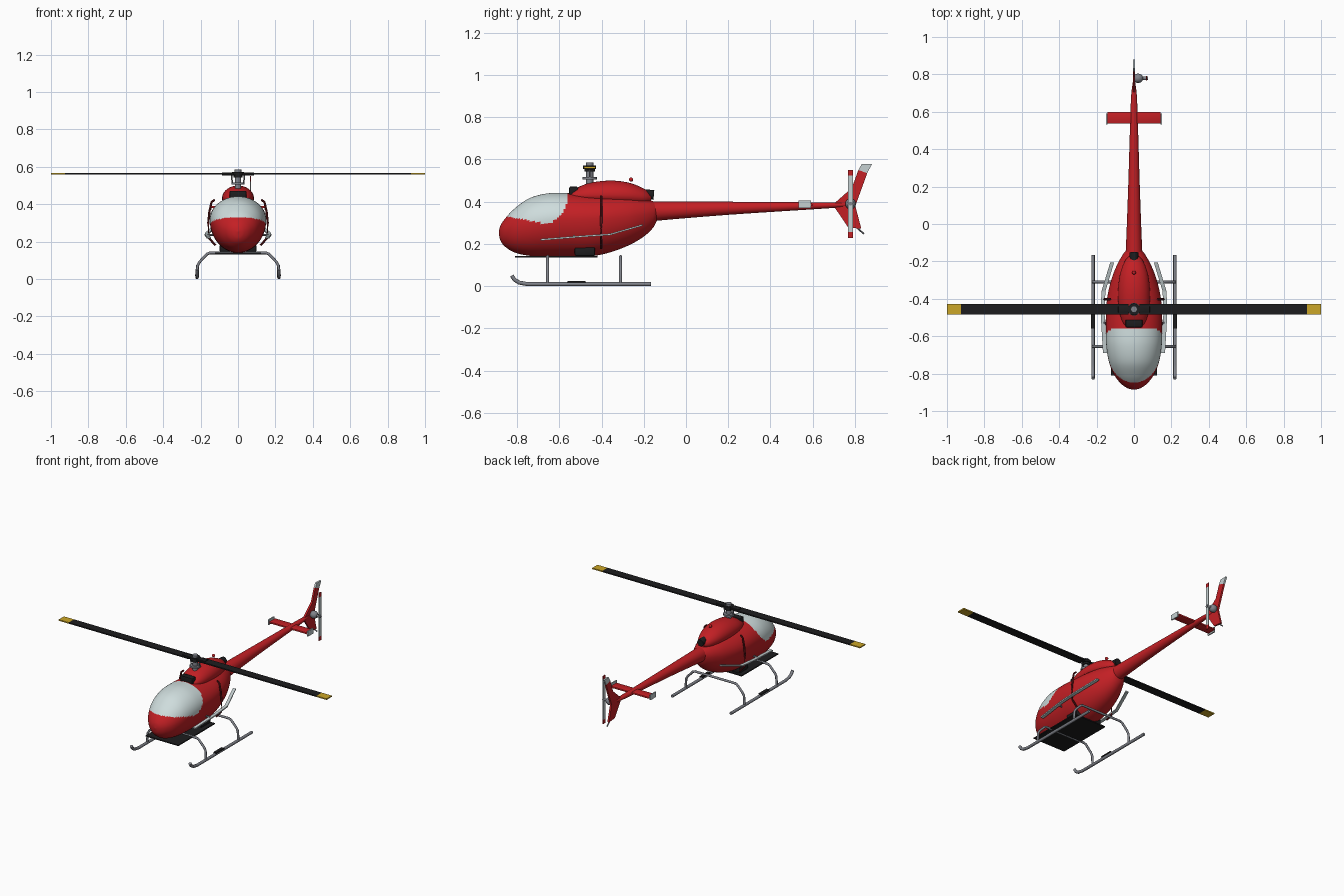
import bpy, bmesh, math
from mathutils import Vector

if "Cube" in bpy.data.objects:
    bpy.data.objects.remove(bpy.data.objects["Cube"])


def material(name, *rgb):
    m = bpy.data.materials.new(name)
    m.diffuse_color = (*rgb, 1)
    m.use_nodes = True
    m.node_tree.nodes["Principled BSDF"].inputs["Base Color"].default_value = m.diffuse_color
    return m


RED = material("red paint", 0.55, 0.014, 0.018)
DARK_RED = material("dark red", 0.13, 0.008, 0.01)
GLASS = material("pale glass", 0.62, 0.72, 0.72)
PALE = material("pale grey", 0.56, 0.63, 0.64)
METAL = material("grey metal", 0.22, 0.23, 0.26)
BLACK = material("black", 0.012, 0.012, 0.013)
YELLOW = material("yellow", 0.6, 0.38, 0.02)


def finish(name, bm, mats, smooth=True):
    bmesh.ops.recalc_face_normals(bm, faces=bm.faces)
    me = bpy.data.meshes.new(name)
    bm.to_mesh(me)
    bm.free()
    ob = bpy.data.objects.new(name, me)
    bpy.context.collection.objects.link(ob)
    for m in mats:
        me.materials.append(m)
    if smooth:
        bpy.ops.object.select_all(action='DESELECT')
        ob.select_set(True)
        bpy.context.view_layer.objects.active = ob
        bpy.ops.object.shade_smooth_by_angle(angle=math.radians(40))
    return ob


def box(name, lo, hi, mat, bevel=0.0):
    bm = bmesh.new()
    bmesh.ops.create_cube(bm, size=1)
    for v in bm.verts:
        v.co = [l + (h - l) * (c + 0.5) for l, h, c in zip(lo, hi, v.co)]
    if bevel:
        bmesh.ops.bevel(bm, geom=bm.edges[:], offset=bevel, segments=2, affect='EDGES', profile=0.5)
    return finish(name, bm, [mat], bool(bevel))


def ball(name, c, r, mat):
    bm = bmesh.new()
    bmesh.ops.create_uvsphere(bm, u_segments=32, v_segments=16, radius=1)
    for v in bm.verts:
        v.co = [o + s * q for o, s, q in zip(c, r, v.co)]
    return finish(name, bm, [mat])


def tube(name, pts, r, mat, sides=12):
    """Round tube along a polyline, with mitred joints."""
    pts = [Vector(p) for p in pts]
    bm, rings = bmesh.new(), []
    for i, p in enumerate(pts):
        a = (p - pts[i - 1]).normalized() if i else (pts[1] - p).normalized()
        b = (pts[i + 1] - p).normalized() if i < len(pts) - 1 else a
        q = (a + b).normalized().to_track_quat('Z', 'Y')
        rings.append([bm.verts.new(p + q @ Vector((r * math.cos(t), r * math.sin(t), 0)))
                      for t in (math.tau * k / sides for k in range(sides))])
    skin(bm, rings)
    return finish(name, bm, [mat])


def skin(bm, rings):
    for a, b in zip(rings, rings[1:]):
        for k in range(len(a)):
            j = (k + 1) % len(a)
            bm.faces.new((a[k], a[j], b[j], b[k]))
    bm.faces.new(rings[0])
    bm.faces.new(rings[-1])


def loft(name, rows, sub, sides, mats, rule=None):
    """Rows are (y, bottom, top, half width, height of widest point)."""
    rows = [Vector(r) for r in rows]
    path = []
    for i in range(len(rows) - 1):
        p0, p1, p2 = rows[max(i - 1, 0)], rows[i], rows[i + 1]
        p3 = rows[min(i + 2, len(rows) - 1)]
        for s in range(sub):
            t = s / sub
            path.append(0.5 * (2 * p1 + (p2 - p0) * t + (2 * p0 - 5 * p1 + 4 * p2 - p3) * t * t
                               + (3 * p1 - p0 - 3 * p2 + p3) * t ** 3))
    path.append(rows[-1])
    bm, rings = bmesh.new(), []
    for y, bot, top, w, zm in path:
        ring = []
        for k in range(sides):
            c, s = math.cos(math.tau * k / sides), math.sin(math.tau * k / sides)
            ring.append(bm.verts.new((w * c, y, zm + s * ((top - zm) if s > 0 else (zm - bot)))))
        rings.append(ring)
    skin(bm, rings)
    if rule:
        for f in bm.faces:
            f.material_index = int(rule(f.calc_center_median()))
    return finish(name, bm, mats)


def plate(name, outline, x, half, mat):
    """Flat plate in the y-z plane."""
    bm = bmesh.new()
    f = bm.faces.new([bm.verts.new((x - half, y, z)) for y, z in outline])
    g = bmesh.ops.extrude_face_region(bm, geom=[f])['geom']
    bmesh.ops.translate(bm, vec=(2 * half, 0, 0), verts=[v for v in g if isinstance(v, bmesh.types.BMVert)])
    return finish(name, bm, [mat], False)


# Cabin with the windscreen coloured by position
def windscreen(c):
    if c.y > -0.557:
        return False
    edge = 0.30 + max(0, -0.69 - c.y) * 0.19
    if c.y > -0.665:
        edge = 0.30 + 0.14 * (1 - math.sqrt(max(0, 1 - ((c.y + 0.665) / 0.108) ** 2)))
    return c.z > edge


loft("cabin", [
    (-0.886, 0.250, 0.258, 0.004, 0.254), (-0.878, 0.215, 0.288, 0.034, 0.256),
    (-0.855, 0.186, 0.322, 0.068, 0.262), (-0.81, 0.159, 0.369, 0.104, 0.275),
    (-0.74, 0.144, 0.417, 0.133, 0.295), (-0.65, 0.140, 0.440, 0.148, 0.312),
    (-0.55, 0.140, 0.440, 0.151, 0.318), (-0.45, 0.142, 0.434, 0.149, 0.320),
    (-0.36, 0.160, 0.432, 0.137, 0.322), (-0.27, 0.194, 0.428, 0.112, 0.328),
    (-0.20, 0.235, 0.414, 0.081, 0.338), (-0.155, 0.278, 0.402, 0.054, 0.346),
    (-0.135, 0.318, 0.394, 0.036, 0.354)], 10, 80, [RED, GLASS], windscreen)

# Engine cowl, intake, exhaust, beacon
loft("engine_cowl", [
    (-0.555, 0.425, 0.432, 0.03, 0.428), (-0.53, 0.40, 0.458, 0.058, 0.428),
    (-0.46, 0.39, 0.488, 0.08, 0.43), (-0.36, 0.38, 0.500, 0.085, 0.432),
    (-0.27, 0.38, 0.490, 0.075, 0.43), (-0.20, 0.385, 0.462, 0.05, 0.422),
    (-0.165, 0.40, 0.435, 0.02, 0.418)], 5, 40, [RED])
box("air_intake", (-0.046, -0.553, 0.425), (0.046, -0.512, 0.472), BLACK, 0.007)
tube("exhaust", [(0, -0.20, 0.436), (0, -0.152, 0.432)], 0.023, BLACK, 20)
ball("beacon", (0, -0.26, 0.505), (0.01, 0.01, 0.01), RED)

# Tail boom
loft("tail_boom", [
    (-0.22, 0.300, 0.402, 0.052, 0.352), (-0.14, 0.310, 0.402, 0.044, 0.356),
    (0.20, 0.338, 0.400, 0.031, 0.369), (0.60, 0.364, 0.397, 0.019, 0.381),
    (0.70, 0.371, 0.396, 0.014, 0.384), (0.76, 0.378, 0.394, 0.006, 0.386)], 6, 32, [RED])

# Tail fins and stabiliser
plate("upper_fin", [(0.695, 0.386), (0.785, 0.465), (0.816, 0.55), (0.858, 0.535), (0.80, 0.375)], 0, 0.006, RED)
plate("upper_fin_tip", [(0.816, 0.55), (0.832, 0.578), (0.88, 0.578), (0.858, 0.535)], 0, 0.006, PALE)
plate("lower_fin", [(0.695, 0.386), (0.80, 0.386), (0.83, 0.272), (0.768, 0.278)], 0, 0.006, RED)
tube("tail_guard", [(0, 0.80, 0.285), (0, 0.842, 0.248)], 0.004, METAL, 8)
box("stabiliser", (-0.143, 0.537, 0.379), (0.143, 0.60, 0.391), RED, 0.004)
for s in (-1, 1):
    plate("stabiliser_end_plate", [(0.532, 0.37), (0.532, 0.405), (0.592, 0.405), (0.592, 0.37)],
          s * 0.146, 0.004, PALE)

# Tail rotor
TY, TZ = 0.779, 0.39
ball("tail_gearbox", (0.022, TY, TZ), (0.027, 0.025, 0.025), METAL)
tube("tail_rotor_shaft", [(0.02, TY, TZ), (0.074, TY, TZ)], 0.009, METAL)
for s in (-1, 1):
    a, b, c = TZ, TZ + s * 0.133, TZ + s * 0.161
    box("tail_blade", (0.063, TY - 0.012, min(a, b)), (0.069, TY + 0.012, max(a, b)), PALE)
    box("tail_blade_tip", (0.063, TY - 0.012, min(b, c)), (0.069, TY + 0.012, max(b, c)), RED)

# Main rotor
RY = -0.456
for name, z0, z1, r, m in [
        ("mast", 0.46, 0.56, 0.017, METAL), ("swash_plate", 0.505, 0.517, 0.034, METAL),
        ("lower_hub", 0.542, 0.556, 0.024, BLACK), ("hub", 0.556, 0.572, 0.031, BLACK),
        ("hub_cap", 0.572, 0.585, 0.018, METAL)]:
    tube(name, [(0, RY, z0), (0, RY, z1)], r, m, 24)
box("hub_grip", (-0.085, RY - 0.018, 0.553), (0.085, RY + 0.018, 0.571), BLACK, 0.004)
for s in (-1, 1):
    a, b, c = s * 0.03, s * 0.925, s
    box("rotor_blade", (min(a, b), RY - 0.028, 0.558), (max(a, b), RY + 0.028, 0.566), BLACK)
    box("rotor_blade_tip", (min(b, c), RY - 0.028, 0.558), (max(b, c), RY + 0.028, 0.566), YELLOW)
    tube("pitch_link", [(s * 0.03, RY, 0.511), (s * 0.035, RY, 0.556)], 0.004, METAL, 8)

# Landing gear
for y in (-0.655, -0.31):
    half = [(0.219, 0.012), (0.216, 0.072), (0.205, 0.092), (0.165, 0.134), (0.15, 0.14)]
    tube("cross_tube", [(-x, y, z) for x, z in half] + [(x, y, z) for x, z in half[::-1]], 0.0075, METAL)
for s in (-1, 1):
    tube("skid", [(s * 0.219, y, z) for y, z in
                  [(-0.165, 0.01), (-0.75, 0.01), (-0.79, 0.017), (-0.812, 0.031), (-0.825, 0.05)]], 0.0095, METAL)
    box("skid_step", (s * 0.219 - 0.011, -0.56, 0.016), (s * 0.219 + 0.011, -0.475, 0.024), BLACK)

# Belly plate and vent block
box("belly_plate", (-0.122, -0.81, 0.136), (0.122, -0.42, 0.143), BLACK)
box("belly_vent", (-0.098, -0.527, 0.143), (0.098, -0.43, 0.186), BLACK, 0.008)

# Side strakes and door hoops
for s in (-1, 1):
    path = [(0.157, -0.69, 0.22), (0.169, -0.48, 0.237), (0.165, -0.36, 0.245), (0.118, -0.205, 0.29)]
    bm, rings = bmesh.new(), []
    for x, y, z in path:
        rings.append([bm.verts.new((s * (x + dx), y, z + dz)) for dx, dz in
                      [(-0.012, -0.004), (0.009, -0.004), (0.009, 0.004), (-0.012, 0.004)]])
    skin(bm, rings)
    finish("side_strake", bm, [PALE], False)
    tube("strake_bracket", [(s * 0.12, -0.53, 0.236), (s * 0.164, -0.53, 0.236)], 0.006, METAL, 8)
    tube("door_hoop", [(s * x, -0.402, z) for x, z in
                       [(0.125, 0.425), (0.142, 0.41), (0.153, 0.36), (0.159, 0.30), (0.156, 0.22), (0.12, 0.18)]],
         0.006, DARK_RED, 8)
